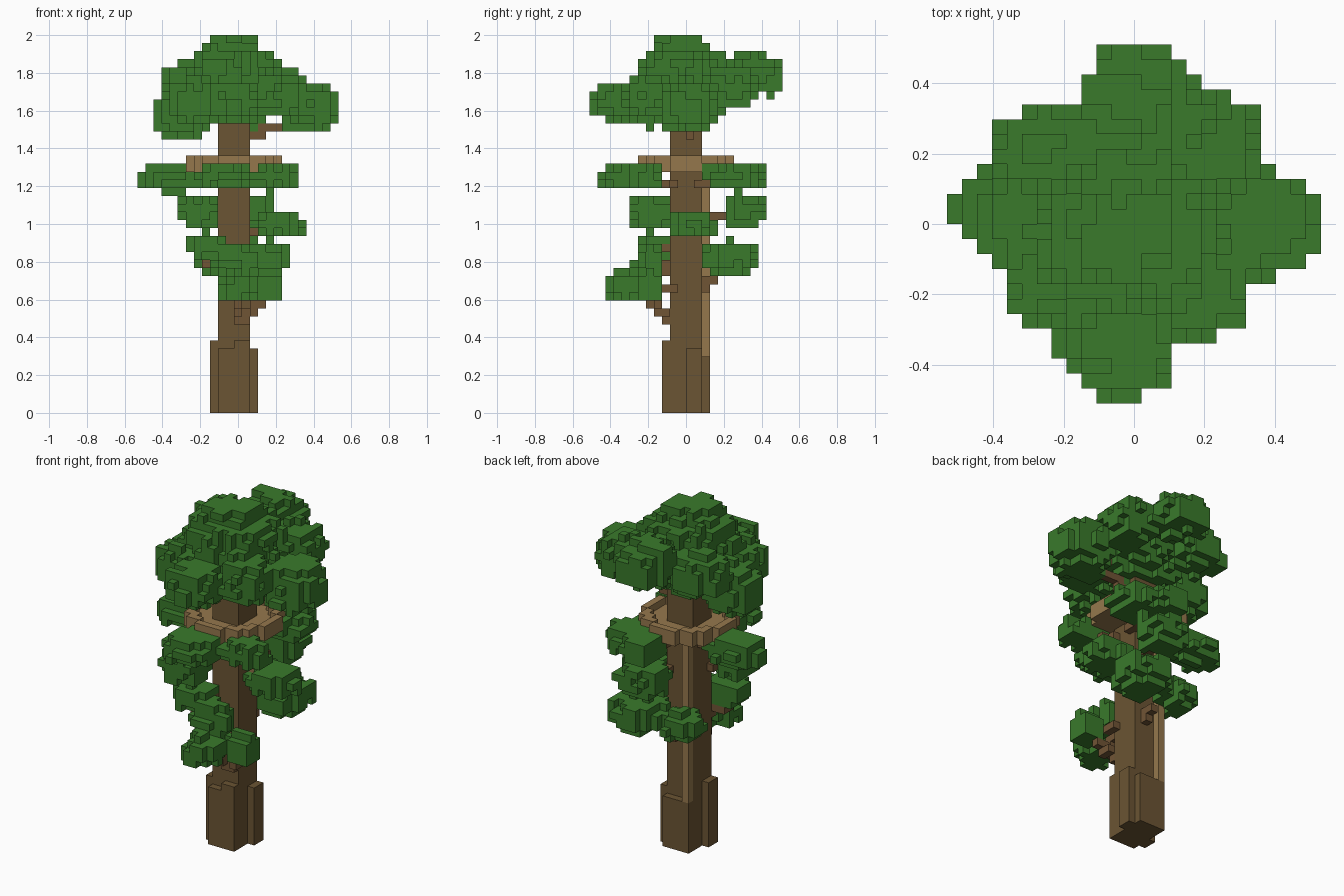
import bpy, bmesh
from mathutils import Vector, noise

cube = bpy.data.objects.get("Cube")
if cube:
    bpy.data.objects.remove(cube, do_unlink=True)

V = 2 / 47  # edge of one block
taken = set()


def material(name, r, g, b):
    m = bpy.data.materials.new(name)
    m.use_nodes = True
    m.diffuse_color = (r, g, b, 1)
    m.node_tree.nodes["Principled BSDF"].inputs["Base Color"].default_value = (r, g, b, 1)
    return m


bark = material("bark_brown", 0.146, 0.089, 0.033)
twig = material("branch_brown", 0.163, 0.089, 0.036)
plank = material("plank_tan", 0.300, 0.187, 0.073)
leaf = material("leaf_green", 0.041, 0.194, 0.024)


def box(x0, x1, y0, y1, z0, z1):
    """Cells in inclusive ranges."""
    return {(i, j, k) for i in range(x0, x1 + 1) for j in range(y0, y1 + 1)
            for k in range(z0, z1 + 1)}


def cell_at(x, y, z):
    return round(x / V), round(y / V - 0.5), round(z / V - 0.5)


def blob(center, radii, rough=0.34):
    """Boxy ellipsoid of cells with a lumpy edge."""
    lo = cell_at(*[c - r - V for c, r in zip(center, radii)])
    hi = cell_at(*[c + r + V for c, r in zip(center, radii)])
    cells = set()
    for c in box(lo[0], hi[0], lo[1], hi[1], lo[2], hi[2]):
        p = (c[0] * V, (c[1] + 0.5) * V, (c[2] + 0.5) * V)
        d = sum((abs(a - b) / r) ** 2.4 for a, b, r in zip(p, center, radii))
        if d < 0.88 + rough * 1.6 * noise.noise(Vector(c) * 0.73):
            cells.add(c)
    return cells


def line(a, b):
    """Chain of cells from a to b, joined face to face."""
    a, b = Vector(a), Vector(b)
    cells, last = set(), None
    for s in range(41):
        c = cell_at(*a.lerp(b, s / 40))
        if last:
            cells |= {(c[0], last[1], last[2]), (c[0], c[1], last[2])}
        cells.add(c)
        last = c
    return cells


def build(name, cells, mat):
    """Mesh of the outer faces of a set of cells."""
    cells = cells - taken
    if not cells:
        return
    taken.update(cells)
    bm, verts = bmesh.new(), {}

    def vert(p):
        if p not in verts:
            verts[p] = bm.verts.new(((p[0] - 0.5) * V, p[1] * V, p[2] * V))
        return verts[p]

    for c in sorted(cells):
        for axis in range(3):
            u, w = (axis + 1) % 3, (axis + 2) % 3
            for side in (0, 1):
                n = list(c)
                n[axis] += 2 * side - 1
                if tuple(n) in cells:
                    continue
                quad = []
                for du, dw in ((0, 0), (1, 0), (1, 1), (0, 1)):
                    p = list(c)
                    p[axis] += side
                    p[u] += du
                    p[w] += dw
                    quad.append(vert(tuple(p)))
                bm.faces.new(quad if side else quad[::-1])
    mesh = bpy.data.meshes.new(name)
    bm.to_mesh(mesh)
    bm.free()
    mesh.materials.append(mat)
    bpy.context.collection.objects.link(bpy.data.objects.new(name, mesh))


# Trunk and the staggered buttresses around its foot
build("trunk", box(-2, 1, -2, 1, 0, 39), bark)
foot = (box(-3, -3, -2, -1, 0, 8) | box(2, 2, 0, 1, 0, 7)
        | box(-2, -1, -3, -3, 0, 7) | box(0, 1, -3, -3, 0, 8)
        | box(-2, 1, 2, 2, 0, 6))
build("root_flare", foot, bark)

# Ladder strip up the back
build("ladder", box(-2, -2, 2, 2, 7, 29), plank)


# Round lookout deck with a rail
def disc(r, k):
    return {c for c in box(-6, 5, -6, 5, k, k)
            if (c[0] + 0.5) ** 2 + (c[1] + 0.5) ** 2 < r * r}


build("deck_floor", disc(5.9, 30), plank)
build("deck_rail", disc(5.9, 31) - disc(4.9, 31), plank)

# Crown: dome and lobes
crown = blob((-0.02, 0, 1.745), (0.26, 0.25, 0.235))
crown |= box(-3, 0, -3, -1, 46, 46) | box(0, 2, -2, 1, 46, 46) | box(-1, 0, -4, -4, 46, 46)
crown |= box(-3, 2, -3, 1, 45, 45)
crown_lobes = [
    ((0.37, 0.0, 1.62), (0.17, 0.16, 0.14)),
    ((-0.31, 0.0, 1.58), (0.15, 0.14, 0.14)),
    ((-0.02, -0.33, 1.65), (0.14, 0.16, 0.11)),
    ((0.0, 0.36, 1.79), (0.15, 0.15, 0.12)),
    ((0.22, 0.23, 1.73), (0.15, 0.14, 0.12)),
    ((-0.25, 0.22, 1.74), (0.16, 0.13, 0.12)),
    ((-0.22, -0.18, 1.65), (0.15, 0.13, 0.13)),
    ((0.19, -0.20, 1.68), (0.14, 0.14, 0.13)),
]
for lobe in crown_lobes:
    crown |= blob(*lobe)
crown |= box(12, 12, -1, 1, 36, 38) | box(11, 11, -2, 2, 36, 39)
crown |= box(-2, 2, 11, 11, 40, 42) | box(-1, 0, -12, -12, 37, 38)
crown |= box(-3, 1, -11, -11, 37, 40) | box(-3, -2, 8, 9, 42, 44)
build("crown_leaves", crown, leaf)

# Lower leaf clusters: name, centre, radii
clusters = [
    ("left_high", (-0.35, 0.04, 1.25), (0.18, 0.12, 0.08)),
    ("front_high", (-0.07, -0.31, 1.25), (0.15, 0.16, 0.08)),
    ("front_right_high", (0.19, -0.21, 1.25), (0.13, 0.10, 0.08)),
    ("back_right_high", (0.20, 0.23, 1.25), (0.12, 0.14, 0.08)),
    ("back_high", (0.06, 0.32, 1.25), (0.10, 0.11, 0.08)),
    ("right_middle", (0.22, 0.03, 1.00), (0.14, 0.13, 0.07)),
    ("back_middle", (0.06, 0.31, 1.07), (0.14, 0.12, 0.10)),
    ("front_left_middle", (-0.21, -0.19, 1.07), (0.12, 0.12, 0.10)),
    ("front_left_low", (-0.17, -0.16, 0.88), (0.12, 0.10, 0.08)),
    ("back_low", (0.13, 0.24, 0.82), (0.15, 0.15, 0.10)),
    ("back_left_low", (-0.12, 0.21, 0.80), (0.11, 0.11, 0.08)),
    ("front_bottom", (0.0, -0.31, 0.67), (0.11, 0.12, 0.08)),
    ("front_right_bottom", (0.16, -0.19, 0.67), (0.09, 0.08, 0.08)),
    ("front_step", (-0.02, -0.20, 0.79), (0.12, 0.09, 0.10)),
]
tip = box(-12, -12, 0, 1, 28, 29) | box(-11, -11, -1, 2, 28, 30)
for name, center, radii in clusters:
    cells = blob(center, radii)
    build(name + "_leaves", cells | tip if name == "left_high" else cells, leaf)

# Inner branches from the trunk into each cluster and crown lobe
for n, (center, radii) in enumerate([c[1:] for c in clusters] + crown_lobes):
    c = Vector(center)
    start = Vector((max(-0.08, min(0.04, c.x)), max(-0.06, min(0.06, c.y)), c.z - 0.03))
    build(f"inner_branch_{n + 1}", line(start, start.lerp(c, 0.75)), twig)

# Bare branches showing below the leaves
bare = {
    "crown_right": ((0.04, 0.02, 1.47), (0.27, 0.02, 1.52)),
    "crown_left": ((-0.08, -0.02, 1.53), (-0.19, -0.02, 1.55)),
    "middle_right": ((0.04, 0.03, 0.96), (0.19, 0.03, 0.96)),
    "low_left": ((-0.08, -0.08, 0.75), (-0.18, -0.15, 0.82)),
    "low_back": ((0.0, 0.06, 0.66), (0.0, 0.15, 0.70)),
    "bottom_front": ((0.0, -0.07, 0.49), (0.0, -0.19, 0.60)),
    "bottom_right": ((0.04, -0.10, 0.49), (0.13, -0.17, 0.60)),
}
for name, ends in bare.items():
    build(name + "_branch", line(*ends), twig)
